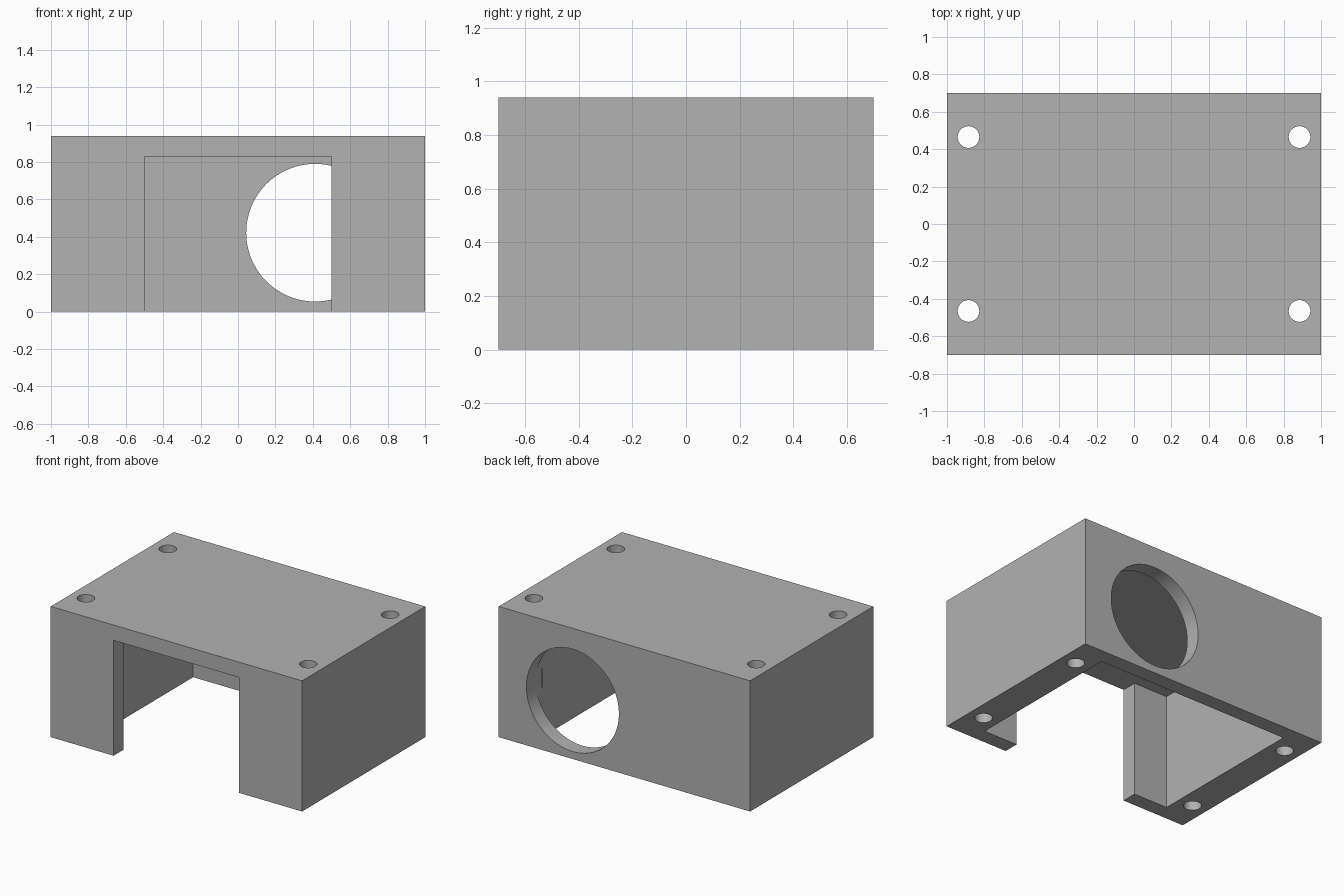
import bpy
from math import radians

old = bpy.data.objects.get("Cube")
if old:
    bpy.data.objects.remove(old, do_unlink=True)

W, D, H = 2.0, 1.4, 0.94        # outer size
WALL = 0.11                     # front, back and roof thickness
INNER_W = 1.54                  # cavity width between the thick side walls
TOP = H - WALL

grey = bpy.data.materials.new("plain grey")
grey.use_nodes = True
colour = (0.445, 0.445, 0.445, 1)
grey.diffuse_color = colour
grey.node_tree.nodes["Principled BSDF"].inputs["Base Color"].default_value = colour


def block(name, x, y, z):
    """Box given by its (min, max) range on each axis."""
    ranges = (x, y, z)
    bpy.ops.mesh.primitive_cube_add(size=1, location=[(a + b) / 2 for a, b in ranges])
    obj = bpy.context.object
    obj.name = name
    obj.scale = [b - a for a, b in ranges]
    bpy.ops.object.transform_apply(location=True, rotation=False, scale=True)
    obj.data.materials.append(grey)
    return obj


def rod(name, radius, depth, location, sides, tilt=0):
    bpy.ops.mesh.primitive_cylinder_add(vertices=sides, radius=radius, depth=depth,
                                        location=location, rotation=(tilt, 0, 0))
    obj = bpy.context.object
    obj.name = name
    obj.data.materials.append(grey)
    return obj


housing = block("housing", (-W / 2, W / 2), (-D / 2, D / 2), (0, H))

# Cavity open at the bottom, and the doorway through the front wall
cutters = [
    block("cavity_cutter", (-INNER_W / 2, INNER_W / 2),
          (-D / 2 + WALL, D / 2 - WALL), (-0.2, TOP)),
    block("front_opening_cutter", (-0.5, 0.5), (-D, 0), (-0.3, TOP)),
]

# Round port in the back wall, which also grazes the left side wall
cutters.append(rod("back_port_cutter", 0.368, 0.47, (0.412, 0.765, 0.422), 96, radians(90)))

# Screw holes down through the side walls
for sx in (-1, 1):
    for sy in (-1, 1):
        cutters.append(rod("screw_hole_cutter", 0.058, 2 * H,
                           (sx * 0.885, sy * 0.465, H / 2), 48))

for cutter in cutters:
    cutter.hide_render = True
    cut = housing.modifiers.new(cutter.name, "BOOLEAN")
    cut.operation = "DIFFERENCE"
    cut.solver = "EXACT"
    cut.object = cutter

# Apply the cuts, then discard the cutters
bpy.ops.object.select_all(action="DESELECT")
housing.select_set(True)
bpy.context.view_layer.objects.active = housing
for name in [m.name for m in housing.modifiers]:
    bpy.ops.object.modifier_apply(modifier=name)
for cutter in cutters:
    bpy.data.objects.remove(cutter, do_unlink=True)

bpy.ops.object.shade_smooth_by_angle(angle=radians(30))
